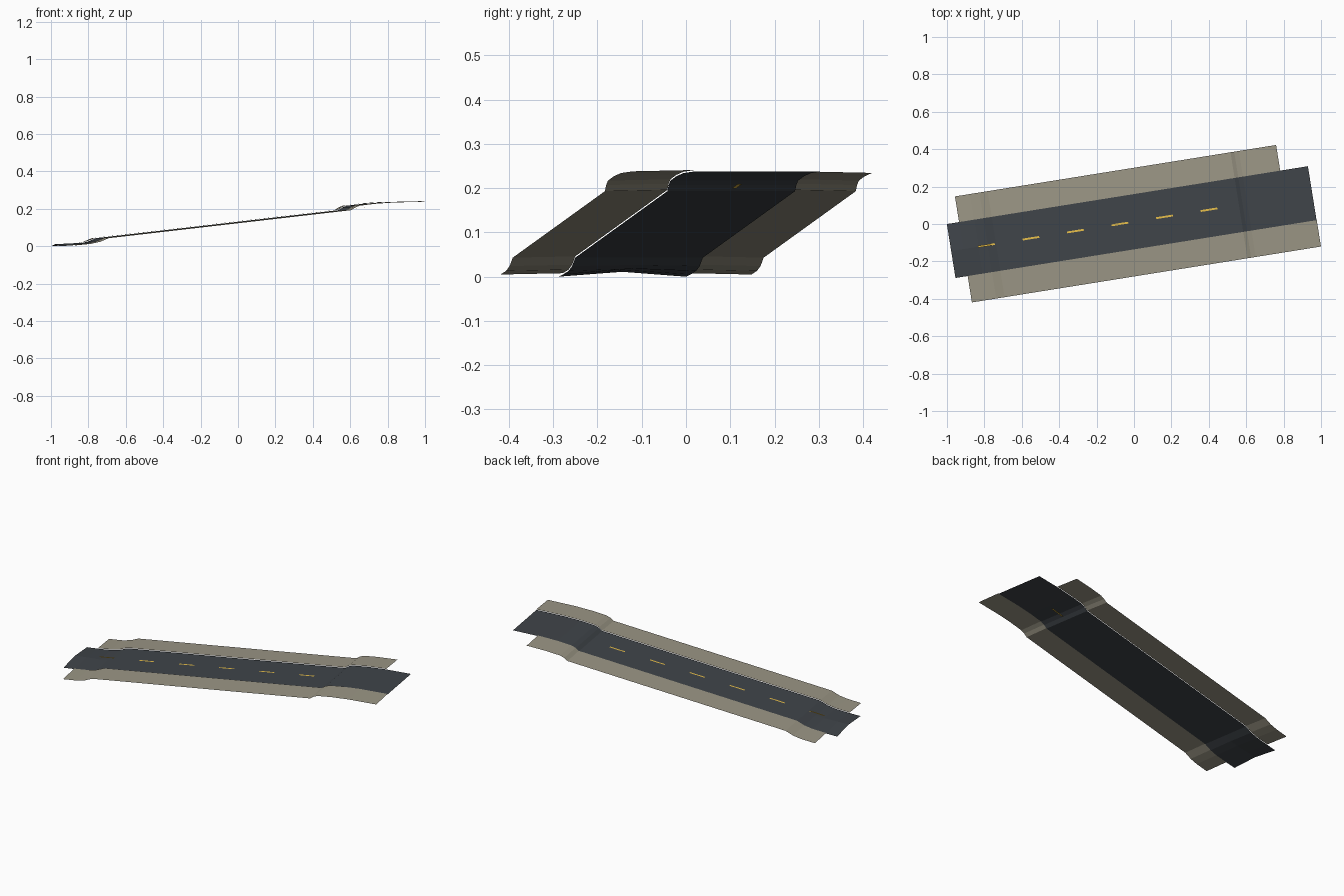
import bpy, math

if "Cube" in bpy.data.objects:
    bpy.data.objects.remove(bpy.data.objects["Cube"])

ANGLE = math.radians(9.1)          # heading of the ramp in plan
C, S = math.cos(ANGLE), math.sin(ANGLE)
MID = 0.012                        # centre line offset across the ramp


def material(name, rgb):
    m = bpy.data.materials.new(name)
    m.diffuse_color = (*rgb, 1)
    m.use_nodes = True
    m.node_tree.nodes["Principled BSDF"].inputs["Base Color"].default_value = m.diffuse_color
    return m


ASPHALT = material("dark asphalt", (0.050, 0.058, 0.067))
GRAVEL = material("khaki shoulder", (0.328, 0.305, 0.235))
YELLOW = material("yellow paint", (0.80, 0.52, 0.07))

# Height of the ramp along its length: toe curve, straight slope, crest curve
PROFILE = [(-0.988, 0.0), (-0.92, 0.005), (-0.84, 0.013), (-0.79, 0.024), (-0.745, 0.043),
           (0.57, 0.193), (0.59, 0.207), (0.615, 0.217), (0.70, 0.227),
           (0.80, 0.234), (0.968, 0.238)]


def height(u):
    for (a, za), (b, zb) in zip(PROFILE, PROFILE[1:]):
        if u <= b:
            return za + (zb - za) * (u - a) / (b - a)
    return PROFILE[-1][1]


def crown(u, v):
    # The toe of the ramp is slightly crowned, fading out on the slope
    fade = max(0, min(1, (-0.745 - u) / 0.2))
    return fade * 0.011 * max(0, 1 - abs(v - MID) / 0.146)


def sheet(name, us, vs, mat, z_of):
    """Grid of quads along the ramp, placed in the turned frame."""
    verts = [(u * C - v * S, u * S + v * C, z_of(u, v)) for u in us for v in vs]
    n = len(vs)
    faces = [(i * n + j, (i + 1) * n + j, (i + 1) * n + j + 1, i * n + j + 1)
             for i in range(len(us) - 1) for j in range(n - 1)]
    me = bpy.data.meshes.new(name)
    me.from_pydata(verts, [], faces)
    me.materials.append(mat)
    ob = bpy.data.objects.new(name, me)
    bpy.context.collection.objects.link(ob)
    return ob


def stations(start, end):
    return [start] + [u for u, _ in PROFILE if start < u < end] + [end]


# Road deck
sheet("road_deck", stations(-0.988, 0.967), [-0.134, MID, 0.158], ASPHALT,
      lambda u, v: height(u) + crown(u, v))


# Shoulders, tilted slightly outward
def shoulder_z(u, v):
    return height(u) + (0.003 if abs(v - MID) < 0.2 else 0.0)


sheet("left_shoulder", stations(-0.922, 0.817), [0.158, 0.297], GRAVEL, shoulder_z)
sheet("right_shoulder", stations(-0.922, 0.968), [-0.277, -0.134], GRAVEL, shoulder_z)

# Centre line dashes, laid on the straight slope (the last dips under the crest)
for i in range(7):
    u = -0.797 + 0.241 * i
    sheet("centre_dash_%d" % (i + 1), [u - 0.045, u + 0.045], [MID - 0.005, MID + 0.005],
          YELLOW, lambda u, v: 0.195 + 0.1141 * (u - 0.57))
